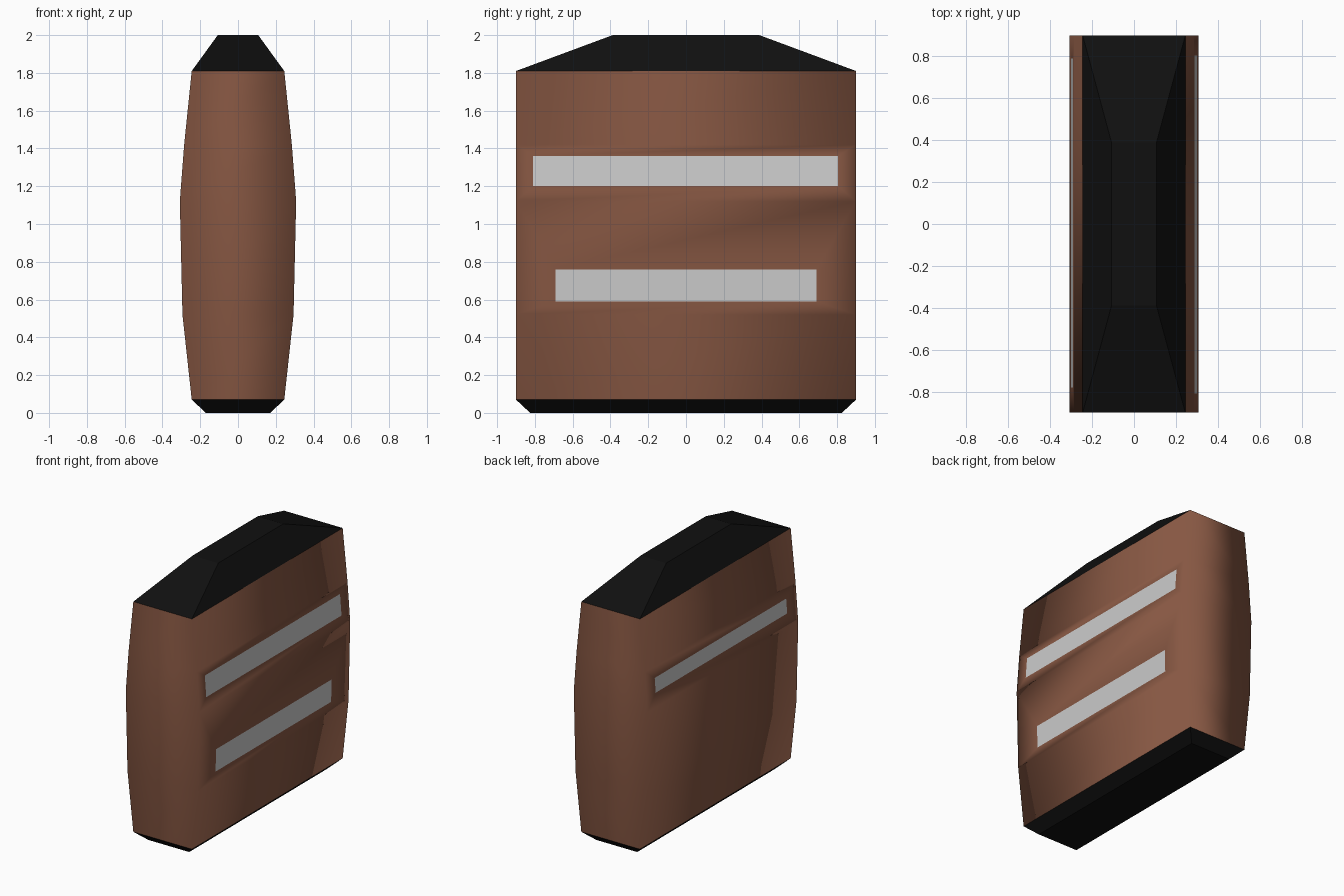
import bpy, bmesh

if "Cube" in bpy.data.objects:
    bpy.data.objects.remove(bpy.data.objects["Cube"])


def material(name, rgb):
    m = bpy.data.materials.new(name)
    m.diffuse_color = (*rgb, 1)
    m.use_nodes = True
    m.node_tree.nodes["Principled BSDF"].inputs["Base Color"].default_value = m.diffuse_color
    return m


def add_object(name, bm, mat=None, smooth=False):
    bmesh.ops.remove_doubles(bm, verts=bm.verts, dist=1e-5)
    for f in bm.faces:
        f.smooth = smooth
    mesh = bpy.data.meshes.new(name)
    bm.to_mesh(mesh)
    bm.free()
    if mat:
        mesh.materials.append(mat)
    obj = bpy.data.objects.new(name, mesh)
    bpy.context.collection.objects.link(obj)
    return obj


def quad(bm, pts):
    return bm.faces.new([bm.verts.new(p) for p in pts])


brown = material("brown", (0.24, 0.095, 0.055))
black = material("black", (0.005, 0.005, 0.005))

HALF_Y = 0.9
# half thickness at each height
profile = [(0.07, 0.245), (0.52, 0.294), (1.12, 0.308), (1.42, 0.285), (1.81, 0.245)]
# strips: (side, profile segment) -> y0, y1, z0, z1
strips = {
    (1, 1): ("right_lower_strip", -0.69, 0.69, 0.59, 0.76),
    (1, 2): ("right_upper_strip", -0.81, 0.805, 1.20, 1.36),
    (-1, 2): ("left_strip", -0.78, 0.79, 1.225, 1.335),
}

# Bulging body, with openings in the side panels for the strips
body = bmesh.new()
for i in range(len(profile) - 1):
    (z0, x0), (z1, x1) = profile[i], profile[i + 1]
    for y in (-HALF_Y, HALF_Y):
        quad(body, [(-x0, y, z0), (x0, y, z0), (x1, y, z1), (-x1, y, z1)])
    for s in (1, -1):
        def on_side(y, z):
            return (s * (x0 + (x1 - x0) * (z - z0) / (z1 - z0)), y, z)

        def rect(ya, yb, za, zb):
            return [on_side(ya, za), on_side(yb, za), on_side(yb, zb), on_side(ya, zb)]

        outer = rect(-HALF_Y, HALF_Y, z0, z1)
        if (s, i) not in strips:
            quad(body, outer)
            continue
        name, *size = strips[(s, i)]
        inner = rect(*size)
        for k in range(4):
            n = (k + 1) % 4
            quad(body, [outer[k], outer[n], inner[n], inner[k]])
        # Grey strip filling the opening
        strip = bmesh.new()
        quad(strip, inner if s > 0 else inner[::-1])
        add_object(name, strip)
bmesh.ops.remove_doubles(body, verts=body.verts, dist=1e-5)
for f in body.faces:
    f.normal_update()
    c = f.calc_center_median()
    out = c.y * f.normal.y if abs(f.normal.y) > 0.5 else c.x * f.normal.x
    if out < 0:
        f.normal_flip()
add_object("body", body, brown, smooth=True)


# Black tapered caps, open where they meet the body
def cap(name, z_joint, z_end, end_x, end_y):
    bm = bmesh.new()

    def ring(x, y, z):
        return [(-x, -y, z), (x, -y, z), (x, y, z), (-x, y, z)]

    base, end = ring(0.245, HALF_Y, z_joint), ring(end_x, end_y, z_end)
    up = z_end > z_joint
    faces = [end] + [[base[k], base[(k + 1) % 4], end[(k + 1) % 4], end[k]] for k in range(4)]
    for pts in faces:
        quad(bm, pts if up else pts[::-1])
    add_object(name, bm, black)


cap("top_cap", 1.81, 2.0, 0.107, 0.388)
cap("bottom_cap", 0.07, 0.0, 0.17, 0.825)
